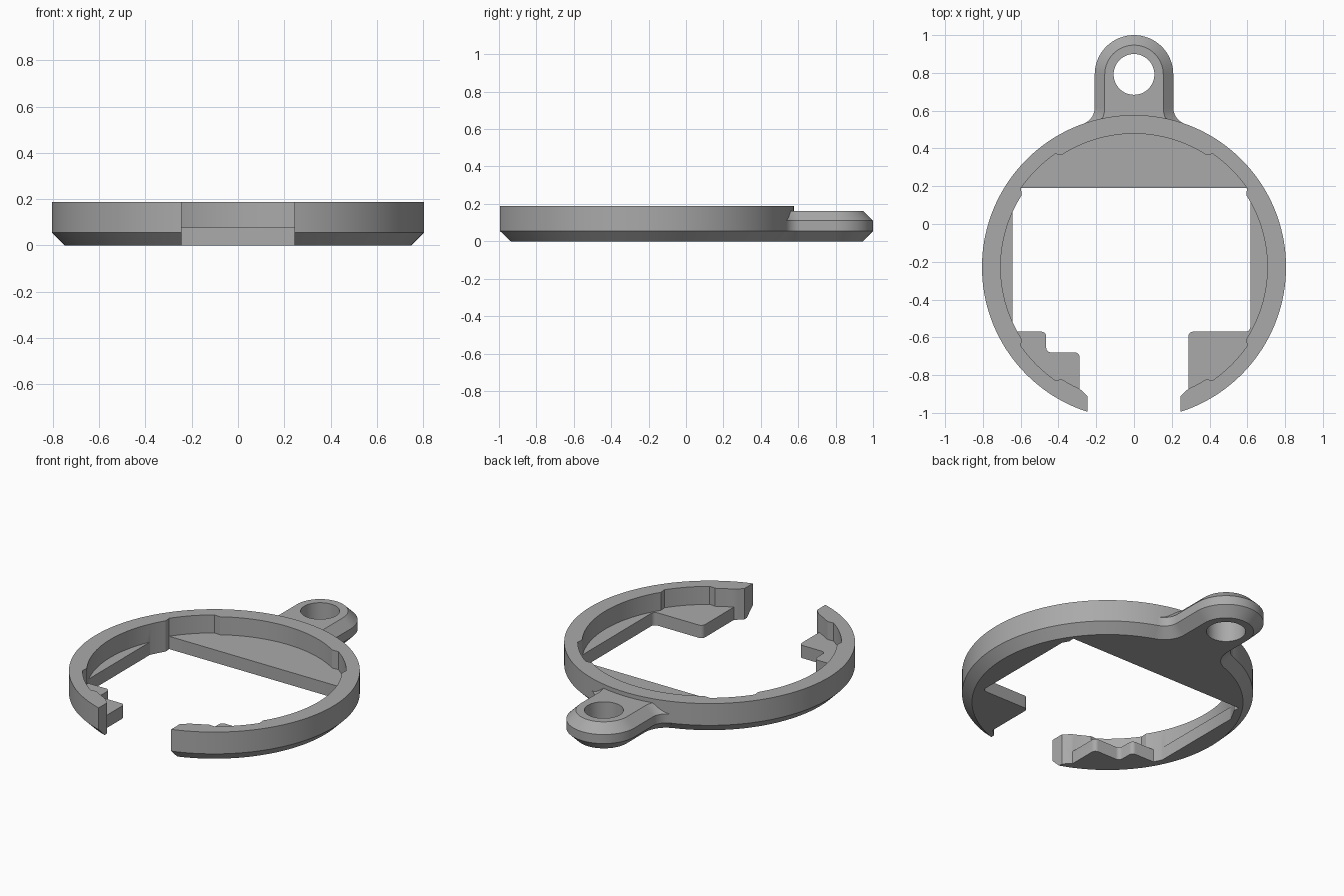
import bpy, bmesh, math
from math import sin, cos, radians, pi

cube = bpy.data.objects.get("Cube")
if cube:
    bpy.data.objects.remove(cube)

CY = -0.228               # ring centre on y
R, CH, H = 0.805, 0.055, 0.188   # outer radius, chamfer, height

grey = bpy.data.materials.new("grey plastic")
grey.use_nodes = True
COLOUR = (0.4, 0.4, 0.4, 1)
grey.diffuse_color = COLOUR
grey.node_tree.nodes["Principled BSDF"].inputs["Base Color"].default_value = COLOUR


def finish(name, bm):
    bmesh.ops.recalc_face_normals(bm, faces=bm.faces)
    mesh = bpy.data.meshes.new(name)
    bm.to_mesh(mesh)
    bm.free()
    mesh.materials.append(grey)
    ob = bpy.data.objects.new(name, mesh)
    bpy.context.collection.objects.link(ob)
    return ob


def stack(name, layers, round_by=0):
    """Solid through matching outlines, given as (z, points) from the bottom up."""
    bm = bmesh.new()
    rows = [[bm.verts.new((x, y, z)) for x, y in pts] for z, pts in layers]
    n = len(rows[0])
    uprights = []
    for a, b in zip(rows, rows[1:]):
        for i in range(n):
            j = (i + 1) % n
            bm.faces.new((a[i], a[j], b[j], b[i]))
        uprights += [bm.edges.get((a[i], b[i])) for i in range(n)]
    bm.faces.new(rows[0][::-1])
    bm.faces.new(rows[-1])
    if round_by:
        bmesh.ops.bevel(bm, geom=uprights, offset=round_by, segments=4,
                        profile=0.5, affect='EDGES')
    return finish(name, bm)


def circle(r, cy, n=96):
    return [(r * cos(2 * pi * i / n), cy + r * sin(2 * pi * i / n)) for i in range(n)]


def combine(target, other, operation):
    mod = target.modifiers.new(operation.lower(), 'BOOLEAN')
    mod.object, mod.operation, mod.solver = other, operation, 'EXACT'
    bpy.context.view_layer.objects.active = target
    bpy.ops.object.modifier_apply(modifier=mod.name)
    bpy.data.objects.remove(other)


# Ring wall, with four shallow recesses on the diagonals of its inner side
bm = bmesh.new()
loops = []
for step in range(144):
    deg = step * 2.5
    recess = 34 < deg % 90 < 56
    inner = 0.73 if recess else 0.706
    a = radians(deg)
    section = ((inner, 0), (R - CH, 0), (R, CH), (R, H), (inner, H))
    loops.append([bm.verts.new((r * cos(a), CY + r * sin(a), z)) for r, z in section])
for i, a in enumerate(loops):
    b = loops[(i + 1) % len(loops)]
    for k in range(5):
        m = (k + 1) % 5
        bm.faces.new((a[k], b[k], b[m], a[m]))
body = finish("key_ring_holder", bm)

# Floor plate with its stepped opening
floor = stack("floor", [(z, circle(0.742, CY)) for z in (0, 0.078)])
opening = [(0.616, 0.19), (-0.642, 0.19), (-0.642, -0.57), (-0.465, -0.57),
           (-0.465, -0.68), (-0.288, -0.68), (-0.288, -0.9), (0.288, -0.9),
           (0.288, -0.57), (0.616, -0.57)]
combine(floor, stack("opening", [(z, opening) for z in (-0.1, 0.3)], 0.025), 'DIFFERENCE')
combine(body, floor, 'UNION')

# Hanging tab: rounded end, straight sides, fillets running into the ring
TAB_R, TAB_Y, FIL = 0.208, 0.792, 0.09
fx = TAB_R + FIL
lean = math.asin(fx / (R + FIL))
fy = CY + (R + FIL) * cos(lean)


def tab_outline(d):
    r, f = TAB_R - d, FIL + d
    pts = [(r * cos(pi * i / 32), TAB_Y + r * sin(pi * i / 32)) for i in range(33)]
    turn = pi / 2 - lean
    left = [(-fx + f * cos(t), fy + f * sin(t)) for t in (-turn * i / 10 for i in range(11))]
    root = [(0.73 * sin(lean * k / 6), CY + 0.73 * cos(lean * k / 6)) for k in range(-6, 7)]
    right = [(-x, y) for x, y in reversed(left)]
    return pts + left + root + right


tab = stack("tab", [(z, tab_outline(d)) for z, d in
                    ((0, CH), (CH, 0), (0.11, 0), (0.163, 0.053))])
combine(body, tab, 'UNION')
combine(body, stack("tab_hole", [(z, circle(0.108, TAB_Y, 48)) for z in (-0.1, 0.3)]),
        'DIFFERENCE')

# Front gap, with slanted inner corners on the two wall ends
half = [(0.245, -1.2), (0.245, -0.912), (0.288, -0.872), (0.288, -0.65)]
gap = half + [(-x, y) for x, y in reversed(half)]
combine(body, stack("gap", [(z, gap) for z in (-0.1, 0.3)]), 'DIFFERENCE')

# Smooth curves, crisp edges
bpy.ops.object.select_all(action='DESELECT')
body.select_set(True)
bpy.context.view_layer.objects.active = body
bpy.ops.object.shade_smooth_by_angle(angle=radians(25))
